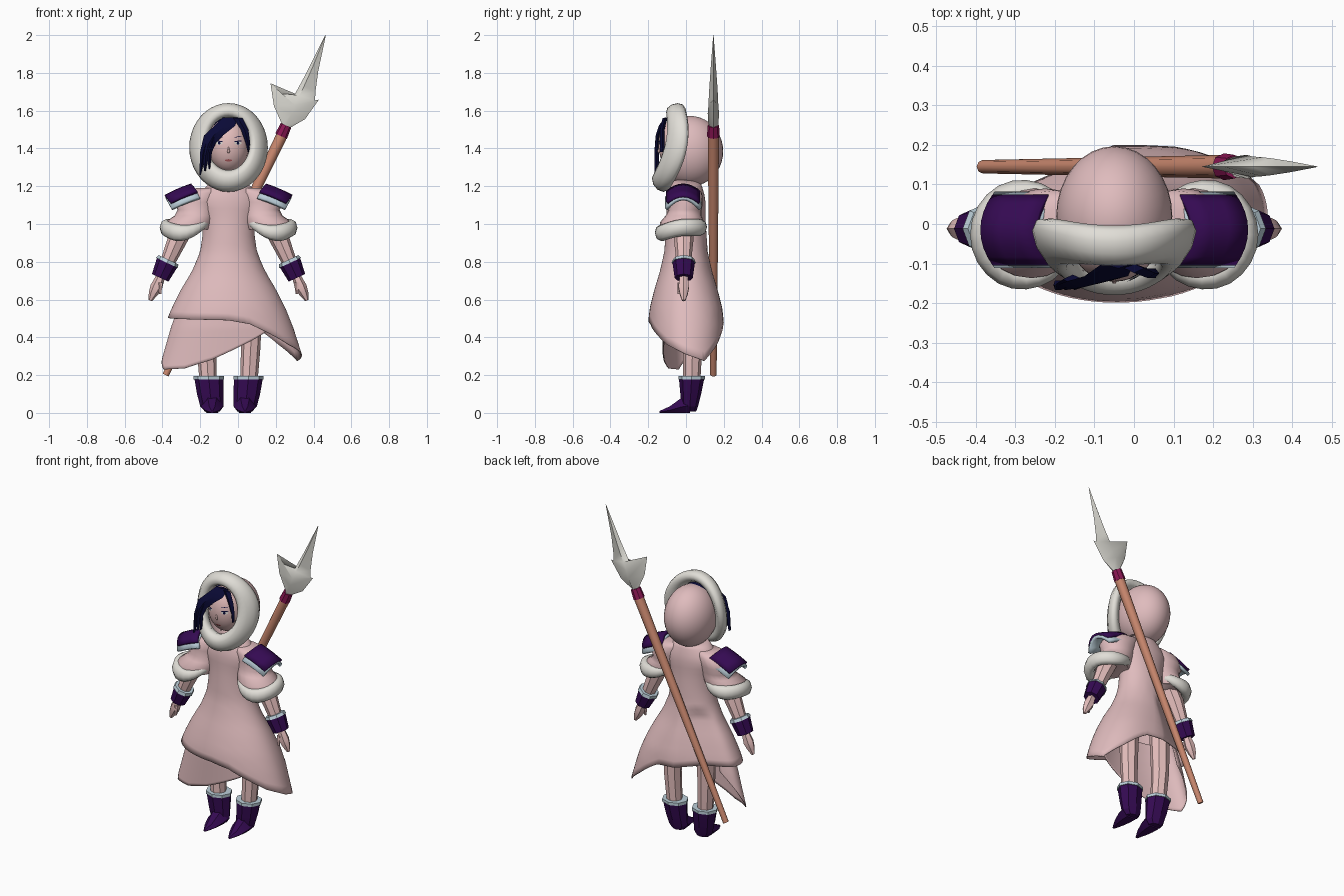
import bpy, bmesh, math
from mathutils import Vector

if "Cube" in bpy.data.objects:
    bpy.data.objects.remove(bpy.data.objects["Cube"], do_unlink=True)

C = -0.05  # body centre line


def material(name, r, g, b):
    m = bpy.data.materials.new(name)
    m.use_nodes = True
    m.diffuse_color = (r, g, b, 1)
    m.node_tree.nodes["Principled BSDF"].inputs["Base Color"].default_value = (r, g, b, 1)
    return m


COAT = material("coat pink", 0.74, 0.50, 0.51)
SKIN = material("skin", 0.79, 0.52, 0.51)
FUR = material("white fur", 0.75, 0.73, 0.68)
PURPLE = material("deep purple", 0.035, 0.003, 0.085)
TRIM = material("pale blue trim", 0.50, 0.62, 0.69)
WOOD = material("wood", 0.60, 0.25, 0.16)
BAND = material("crimson band", 0.26, 0.008, 0.09)
HAIR = material("navy hair", 0.003, 0.003, 0.037)
LIPS = material("lips", 0.50, 0.12, 0.13)
METAL = material("pale metal", 0.68, 0.67, 0.62)


def finish(name, bm, mat, angle=40, thick=0):
    bmesh.ops.recalc_face_normals(bm, faces=bm.faces)
    me = bpy.data.meshes.new(name)
    bm.to_mesh(me)
    bm.free()
    me.materials.append(mat)
    ob = bpy.data.objects.new(name, me)
    bpy.context.collection.objects.link(ob)
    if thick:
        mod = ob.modifiers.new("thickness", "SOLIDIFY")
        mod.thickness = thick
        mod.offset = 0
    bpy.ops.object.select_all(action="DESELECT")
    ob.select_set(True)
    bpy.context.view_layer.objects.active = ob
    bpy.ops.object.shade_smooth_by_angle(angle=math.radians(angle))


def loft(name, rows, mat, closed=True, loop=False, angle=40, thick=0):
    """Skin a list of equally long point rows; thin shells stay open."""
    bm = bmesh.new()
    vs = [[bm.verts.new(p) for p in row] for row in rows]
    n = len(rows[0])
    for i in range(len(rows) if loop else len(rows) - 1):
        a, b = vs[i], vs[(i + 1) % len(rows)]
        for j in range(n if closed else n - 1):
            k = (j + 1) % n
            bm.faces.new((a[j], a[k], b[k], b[j]))
    if closed and not loop and not thick:
        bm.faces.new(vs[0])
        bm.faces.new(vs[-1])
    finish(name, bm, mat, angle, thick)


def turns(n):
    return [math.tau * i / n for i in range(n)]


def oval(x, y, z, rx, ry, n):
    return [(x + rx * math.cos(a), y + ry * math.sin(a), z) for a in turns(n)]


def tube(name, path, mat, n=8, angle=20):
    """Round limb through (x, y, z, radius) points lying near an xz plane."""
    pts = [Vector(p[:3]) for p in path]
    d = (pts[-1] - pts[0]).normalized()
    u = Vector((0, 1, 0)).cross(d).normalized()
    v = d.cross(u)
    rows = [[p + q[3] * (u * math.cos(a) + v * math.sin(a)) for a in turns(n)] for p, q in zip(pts, path)]
    loft(name, rows, mat, angle=angle)


def ball(name, centre, radii, mat, keep=None):
    bm = bmesh.new()
    bmesh.ops.create_uvsphere(bm, u_segments=32, v_segments=20, radius=1)
    for v in bm.verts:
        v.co = Vector(centre) + Vector(a * b for a, b in zip(v.co, radii))
    if keep:
        drop = [f for f in bm.faces if not keep(f.calc_center_median())]
        bmesh.ops.delete(bm, geom=drop, context="FACES")
    finish(name, bm, mat, 60)


def table(keys, x):
    """Linear interpolation in a list of tuples sorted by first item."""
    for a, b in zip(keys, keys[1:]):
        if a[0] <= x <= b[0]:
            t = (x - a[0]) / (b[0] - a[0])
            return [p + t * (q - p) for p, q in zip(a, b)][1:]
    return keys[-1][1:]


# Coat body and uneven skirt layers; each outline row is z, rx, ry, left back squareness
OUTLINE = [(0.2, 0.42, 0.19, 0.55), (0.45, 0.34, 0.2, 0.6), (0.55, 0.3, 0.19, 0.65), (0.65, 0.25, 0.165, 0.8),
           (0.75, 0.19, 0.135, 1), (0.85, 0.148, 0.112, 1), (0.95, 0.133, 0.105, 1), (1.03, 0.138, 0.1, 1),
           (1.12, 0.165, 0.1, 1), (1.17, 0.145, 0.092, 1), (1.23, 0.08, 0.07, 1)]


def skirt(name, top, hem, first, last, wide, deep):
    full = last - first == 360
    rows = []
    for i in range(21):
        row = []
        for d in range(first, last if full else last + 1, 5):
            z = top + (table(hem, d)[0] - top) * i / 20
            rx, ry, e = table(OUTLINE, z)
            c, s = math.cos(math.radians(d)), math.sin(math.radians(d))
            reach = abs(c) ** (e if d < 90 else 1)
            # the right back lies flatter, clear of the spear
            flat = 1 - 0.3 * abs(2 * s * c) if 90 < d < 180 and z < 0.8 else 1
            row.append((C + wide * rx * math.copysign(reach, c), deep * flat * ry * s, z))
        rows.append(row)
    loft(name, rows, COAT, closed=full, angle=60, thick=0.006)


skirt("coat", 1.23, [(0, 0.31), (30, 0.275), (55, 0.36), (80, 0.47), (120, 0.51), (150, 0.51),
                     (200, 0.5), (270, 0.49), (290, 0.47), (330, 0.36), (360, 0.31)], 0, 360, 1, 1)
skirt("under_skirt", 0.62, [(140, 0.46), (180, 0.29), (200, 0.23), (230, 0.235), (255, 0.28),
                            (280, 0.35), (310, 0.43)], 140, 310, 0.89, 0.62)

# Hood, fur rim and head
ball("hood", (C, 0.02, 1.385), (0.147, 0.177, 0.187), COAT,
     lambda p: p.y > -0.09 + 0.2 * (p.z - 1.4))
rim = []
for a in turns(40):
    c, s = math.cos(a), math.sin(a)
    outer, inner = Vector((0.208 * c, 1.405 + 0.235 * s)), Vector((0.112 * c, 1.425 + 0.14 * s))
    mid, half = (outer + inner) / 2, (outer - inner) / 2
    y = -0.095 + 0.2 * (mid.y - 1.4) + 0.04 * c * c
    rim.append([(C + mid.x + half.x * math.cos(b),
                 y + 0.05 * math.sin(b) + (0.01 + 0.025 * c * c) * math.cos(b),
                 mid.y + half.y * math.cos(b)) for b in turns(10)])
loft("hood_fur_rim", rim, FUR, loop=True, angle=70)
HEAD, SIZE = Vector((C, -0.046, 1.42)), Vector((0.108, 0.1, 0.146))
ball("head", HEAD, SIZE, SKIN)
ball("hair_cap", HEAD + Vector((0, 0.012, 0.006)), SIZE, HAIR)


# Face details as thin patches following the head
def patch(name, x, z, w, h, mat, lift, slant=0):
    bm = bmesh.new()
    ring = []
    for a in turns(12):
        px, pz = x + w * math.cos(a), z + h * math.sin(a) + slant * w * math.cos(a)
        k = 1 - ((px - C) / SIZE.x) ** 2 - ((pz - HEAD.z) / SIZE.z) ** 2
        ring.append(bm.verts.new((px, HEAD.y - SIZE.y * math.sqrt(max(k, 0)) - lift, pz)))
    bm.faces.new(ring)
    finish(name, bm, mat)


for side, word in ((1, "left"), (-1, "right")):
    ex = C + side * 0.05
    patch(word + "_eye_white", ex, 1.428, 0.019, 0.009, FUR, 0.002)
    patch(word + "_iris", ex, 1.428, 0.007, 0.008, HAIR, 0.004)
    patch(word + "_lashes", ex, 1.438, 0.021, 0.003, HAIR, 0.005, side * 0.1)
    patch(word + "_brow", ex, 1.462, 0.02, 0.002, HAIR, 0.003, side * 0.2)
patch("mouth", C, 1.337, 0.02, 0.006, LIPS, 0.003)
tube("nose", [(C, -0.142, 1.41, 0.003), (C, -0.145, 1.385, 0.007), (C, -0.14, 1.375, 0.005)], SKIN, 6, 80)


# Hair locks: rows of (x, y, z, half width)
def lock(name, rows):
    loft(name, [[(x - w, y, z), (x, y - 0.012, z), (x + w, y, z), (x, y + 0.012, z)]
                for x, y, z, w in rows], HAIR, angle=30)


lock("fringe", [(-0.04, -0.1, 1.565, 0.04), (-0.07, -0.132, 1.52, 0.055), (-0.128, -0.148, 1.47, 0.05),
                (-0.158, -0.153, 1.42, 0.032), (-0.172, -0.155, 1.36, 0.018), (-0.175, -0.155, 1.28, 0.004)])
lock("outer_strand", [(-0.155, -0.14, 1.47, 0.025), (-0.185, -0.155, 1.38, 0.016), (-0.2, -0.155, 1.26, 0.004)])
lock("inner_strand", [(-0.128, -0.148, 1.46, 0.025), (-0.15, -0.155, 1.38, 0.012), (-0.152, -0.155, 1.29, 0.004)])
lock("side_lock", [(0.0, -0.112, 1.56, 0.025), (0.035, -0.125, 1.5, 0.02), (0.052, -0.125, 1.43, 0.012),
                   (0.055, -0.125, 1.38, 0.003)])

# Everything that comes in pairs; dx is the distance from the body centre line
for s, word in ((1, "left_"), (-1, "right_")):
    def X(dx):
        return C + s * dx

    # Pinched, flared sleeve and its fur cuff, thin at the inner side
    sleeve = [(0.1, 0, 1.19, 0.07, 0.06), (0.15, 0, 1.165, 0.11, 0.085), (0.175, 0, 1.115, 0.115, 0.09),
              (0.17, -0.005, 1.075, 0.1, 0.088), (0.18, -0.012, 1.045, 0.105, 0.095),
              (0.21, -0.022, 1.01, 0.125, 0.115), (0.22, -0.025, 0.97, 0.12, 0.11)]
    loft(word + "sleeve", [oval(X(d), y, z, rx, ry, 20) for d, y, z, rx, ry in sleeve], COAT, angle=70)
    cuff = []
    for a in turns(24):
        c, q = math.cos(a), math.sin(a)
        fat = 0.65 + 0.35 * min(1, c + 0.6) if c < 0.4 else 1
        ring = []
        for b in turns(8):
            r = 0.11 + 0.033 * fat * math.cos(b)
            z = 0.97 + 0.03 * c * c - 0.02 * c + 0.015 * q + 0.045 * fat * math.sin(b)
            ring.append((X(0.222 + r * c), -0.027 + r * q, z))
        cuff.append(ring)
    loft(word + "cuff_fur", cuff, FUR, loop=True, angle=70)

    # Arched shoulder pad over its trim
    def pad(name, start, end, width, drop, lower, mat):
        rows = []
        for i in range(4):
            t = i / 3
            row = []
            for j in range(9):
                v = j / 4 - 1
                row.append((X(start + (end - start) * t - 0.03 * v * v), -0.015 + width * v,
                            1.206 - lower - 0.045 * t - 0.015 * t * t - drop * v * v))
            rows.append(row)
        loft(name, rows, mat, closed=False, thick=0.018)

    pad(word + "shoulder_trim", 0.182, 0.331, 0.09, 0.055, 0.013, TRIM)
    pad(word + "shoulder_pad", 0.195, 0.335, 0.084, 0.036, 0, PURPLE)

    # Arm, bracer and hand
    y = -0.012
    tube(word + "arm", [(X(0.21), y, 1.03, 0.05), (X(0.27), y, 0.92, 0.052), (X(0.335), y, 0.77, 0.036)], SKIN)
    tube(word + "bracer", [(X(0.323), y, 0.8, 0.06), (X(0.362), y, 0.715, 0.048)], PURPLE)
    tube(word + "bracer_trim", [(X(0.318), y, 0.811, 0.058), (X(0.326), y, 0.794, 0.064)], TRIM)
    tube(word + "hand", [(X(0.36), y, 0.72, 0.024), (X(0.383), y, 0.665, 0.032), (X(0.4), y, 0.63, 0.024),
                         (X(0.415), y, 0.595, 0.01)], SKIN, 6)
    tube(word + "thumb", [(X(0.36), y - 0.02, 0.69, 0.014), (X(0.362), y - 0.026, 0.63, 0.007)], SKIN, 5)

    # Leg and pointed boot
    tube(word + "leg", [(X(0.115), 0.035, 0.62, 0.06), (X(0.118), 0.035, 0.36, 0.052),
                        (X(0.108), 0.03, 0.17, 0.046)], SKIN)
    boot = [(0.105, 0.03, 0.188, 0.077, 0.068), (0.097, 0.025, 0.1, 0.07, 0.055),
            (0.088, 0.02, 0.035, 0.062, 0.044), (0.086, 0.02, 0.008, 0.04, 0.034)]
    loft(word + "boot", [oval(X(d), y, z, rx, ry, 8) for d, y, z, rx, ry in boot], PURPLE, angle=20)
    toe = [(0.02, 0.1, 0.06), (-0.03, 0.075, 0.056), (-0.085, 0.035, 0.038), (-0.14, 0.01, 0.008)]
    loft(word + "toe", [[(X(0.087 - w), y, 0.4 * h), (X(0.087 - 0.5 * w), y, 0), (X(0.087 + 0.5 * w), y, 0),
                         (X(0.087 + w), y, 0.4 * h), (X(0.087 + 0.4 * w), y, h), (X(0.087 - 0.4 * w), y, h)]
                        for y, h, w in toe], PURPLE, angle=20)
    loft(word + "boot_trim", [oval(X(0.105), 0.03, z, 0.08, 0.071, 8) for z in (0.176, 0.194)], TRIM, angle=20)

# Spear slung across the back
SY = 0.145
tube("spear_shaft", [(-0.383, SY, 0.2, 0.017), (0.235, SY, 1.475, 0.03)], WOOD, 8, 50)
tube("spear_band", [(0.228, SY, 1.465, 0.034), (0.254, SY, 1.522, 0.03)], BAND, 8)
# Rows: left edge, spine, right edge, half thickness
blade = [(0.232, 1.53, 0.254, 1.52, 0.277, 1.51, 0.026), (0.19, 1.625, 0.285, 1.585, 0.355, 1.555, 0.03),
         (0.172, 1.745, 0.3, 1.63, 0.428, 1.658, 0.026), (0.225, 1.69, 0.325, 1.68, 0.408, 1.655, 0.024),
         (0.3, 1.685, 0.35, 1.73, 0.41, 1.7, 0.021), (0.362, 1.8, 0.395, 1.83, 0.425, 1.81, 0.014),
         (0.461, 1.998, 0.463, 2.0, 0.465, 1.998, 0.001)]
loft("spear_head", [[(a, SY, b), (c, SY - h, d), (e, SY, f), (c, SY + h, d)]
                    for a, b, c, d, e, f, h in blade], METAL, angle=60)
